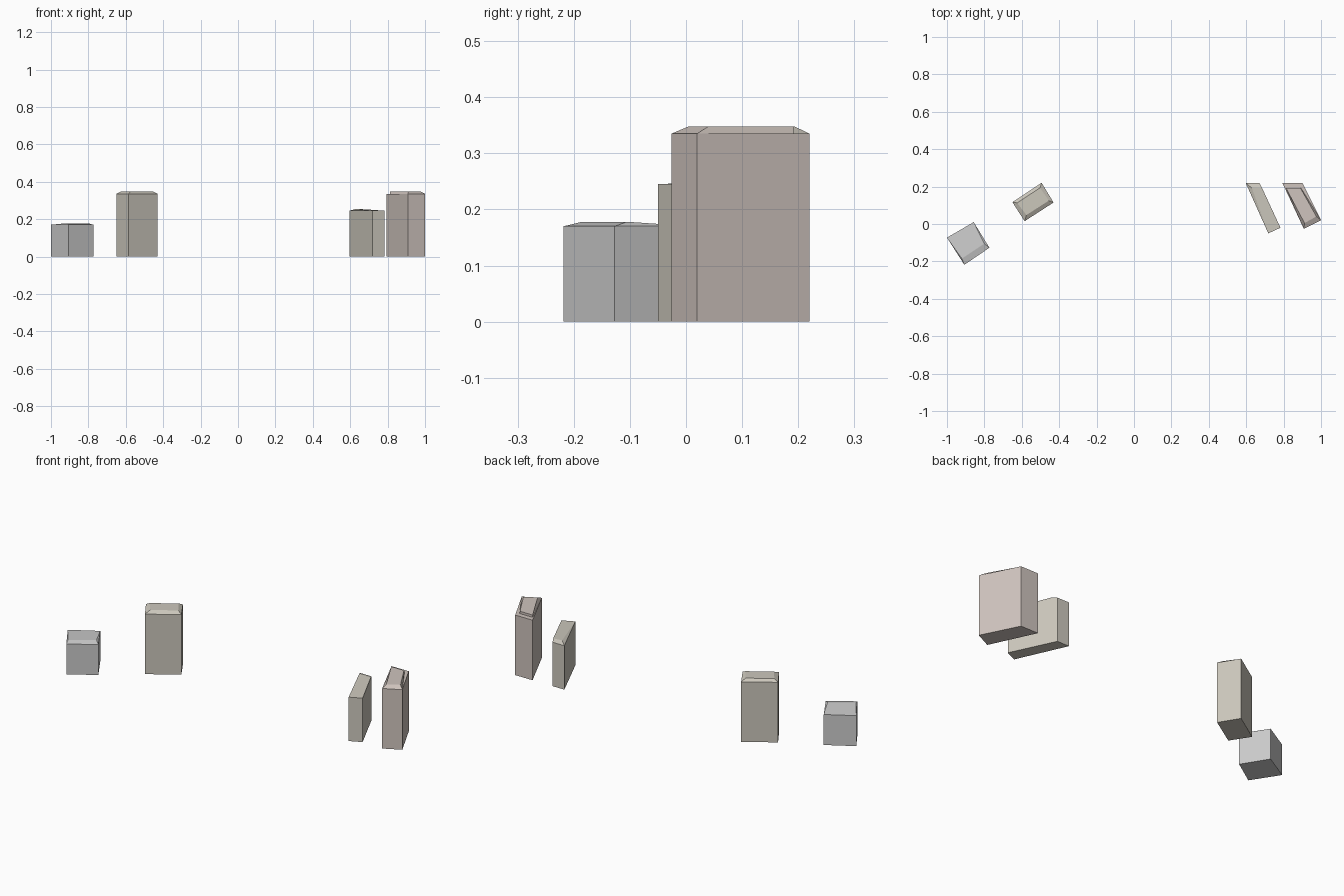
import bpy, bmesh

if "Cube" in bpy.data.objects:
    bpy.data.objects.remove(bpy.data.objects["Cube"])


def make_material(name, rgb):
    mat = bpy.data.materials.new(name)
    mat.diffuse_color = (*rgb, 1)
    mat.use_nodes = True
    mat.node_tree.nodes["Principled BSDF"].inputs["Base Color"].default_value = mat.diffuse_color
    return mat


def add_object(name, bm, mat):
    bmesh.ops.recalc_face_normals(bm, faces=bm.faces)
    mesh = bpy.data.meshes.new(name)
    bm.to_mesh(mesh)
    bm.free()
    mesh.materials.append(mat)
    bpy.context.collection.objects.link(bpy.data.objects.new(name, mesh))


def bridge(bm, lower, upper):
    # Skip sides that collapse where a roof corner meets the wall corner
    n = len(lower)
    for i in range(n):
        j = (i + 1) % n
        loop = list(dict.fromkeys((lower[i], lower[j], upper[j], upper[i])))
        if len(loop) > 2:
            bm.faces.new(loop)


def build(name, plan, height, storeys, roof_base, roof_top, mat):
    # Walls with an edge loop at each storey, closed top and bottom
    bm = bmesh.new()
    step = height / storeys
    rings = [[bm.verts.new((x, y, k * step)) for x, y in plan]
             for k in range(storeys + 1)]
    for lower, upper in zip(rings, rings[1:]):
        bridge(bm, lower, upper)
    bm.faces.new(rings[0])
    bm.faces.new(rings[-1])
    add_object(name + "_walls", bm, mat)

    # Storey floors inside the walls
    bm = bmesh.new()
    for k in range(1, storeys):
        bm.faces.new([bm.verts.new((x, y, k * step)) for x, y in plan])
    add_object(name + "_floors", bm, mat)

    # Shallow raised roof; a None corner stays at the wall corner
    bm = bmesh.new()
    lower = [bm.verts.new((x, y, height)) for x, y in roof_base]
    upper = [v if p is None else bm.verts.new(p) for v, p in zip(lower, roof_top)]
    bridge(bm, lower, upper)
    bm.faces.new(upper)
    add_object(name + "_roof", bm, mat)


grey = make_material("grey_plaster", (0.60, 0.60, 0.58))
tan = make_material("tan_plaster", (0.60, 0.57, 0.50))
sand = make_material("sand_plaster", (0.61, 0.58, 0.51))
rose = make_material("rose_plaster", (0.62, 0.55, 0.51))

# Low block: roof rises toward its front edge
plan = [(-0.905, -0.22), (-0.773, -0.127), (-0.857, 0.01), (-1.0, -0.073)]
plan[0] = (-0.907, -0.218)
build("low_block", plan, 0.17, 2, plan,
      [(-0.92, -0.185, 0.178), (-0.80, -0.105, 0.178), None, None], grey)

# Tall left block: hipped flat-topped roof
plan = [(-0.585, 0.015), (-0.43, 0.115), (-0.494, 0.22), (-0.65, 0.117)]
build("tall_left_block", plan, 0.335, 4, plan,
      [(-0.575, 0.048, 0.348), (-0.455, 0.125, 0.348),
       (-0.503, 0.193, 0.348), (-0.625, 0.113, 0.348)], tan)

# Narrow block: roof rises toward the back
plan = [(0.718, -0.05), (0.783, -0.02), (0.67, 0.22), (0.597, 0.22)]
build("narrow_block", plan, 0.245, 3, plan,
      [None, None, (0.685, 0.192, 0.252), (0.63, 0.192, 0.255)], sand)

# Tall right block: sloped front and right, stepped back and left
plan = [(0.908, -0.026), (1.0, 0.02), (0.90, 0.22), (0.793, 0.22)]
build("tall_right_block", plan, 0.335, 4,
      [plan[0], plan[1], (0.893, 0.192), (0.812, 0.192)],
      [(0.912, 0.005, 0.348), (0.975, 0.04, 0.348),
       (0.89, 0.192, 0.348), (0.812, 0.192, 0.348)], rose)
